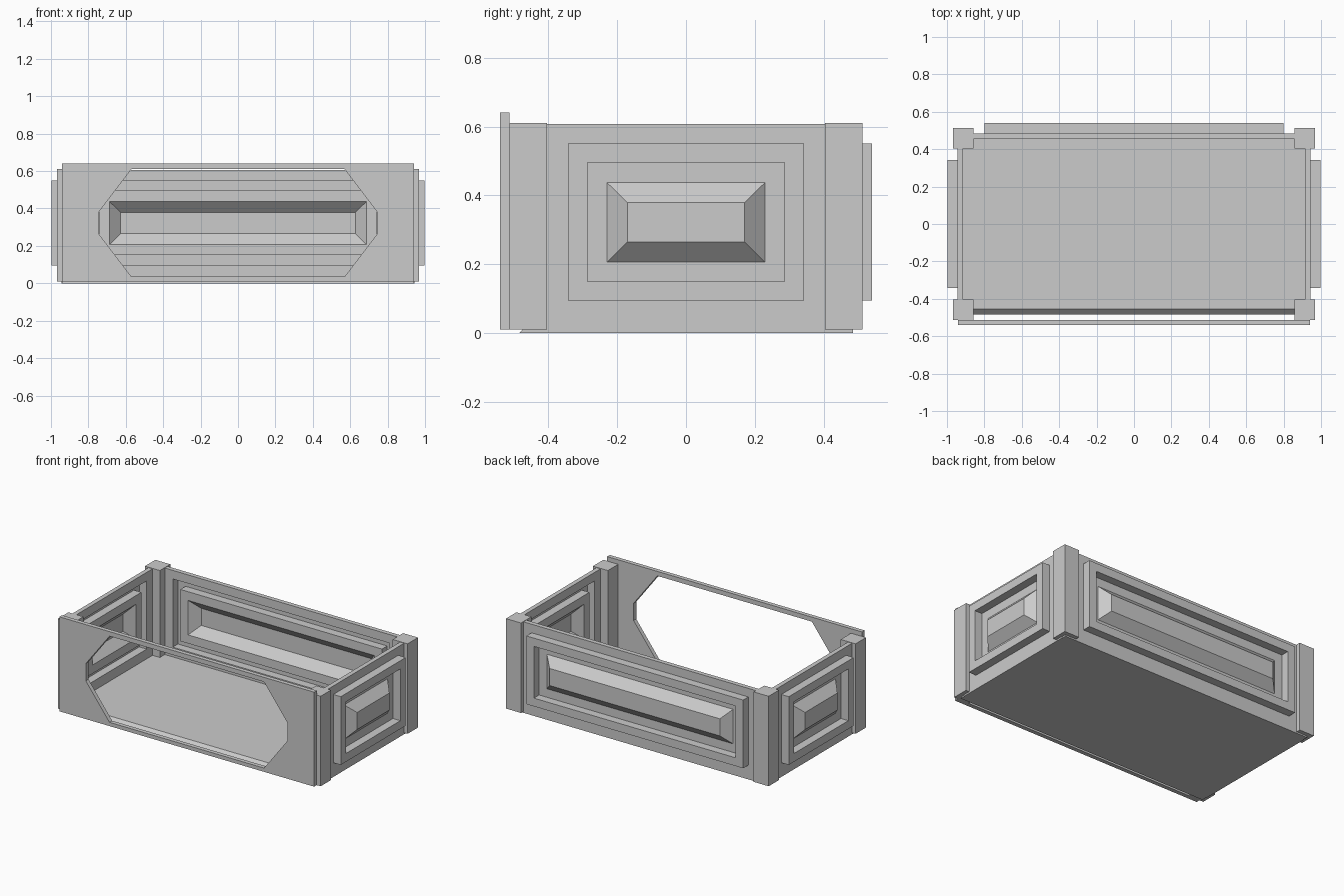
import bpy, bmesh
from mathutils import Matrix

if "Cube" in bpy.data.objects:
    bpy.data.objects.remove(bpy.data.objects["Cube"])

WALL = 0.03      # sheet thickness
RAISE = 0.055    # how far the panel mouldings stand out


def finish(bm, name):
    bmesh.ops.recalc_face_normals(bm, faces=bm.faces)
    mesh = bpy.data.meshes.new(name)
    bm.to_mesh(mesh)
    bm.free()
    ob = bpy.data.objects.new(name, mesh)
    bpy.context.collection.objects.link(ob)
    return ob


def bridge(bm, a, b):
    n = len(a)
    for i in range(n):
        j = (i + 1) % n
        bm.faces.new((a[i], a[j], b[j], b[i]))


def box(name, x0, x1, y0, y1, z0, z1):
    bm = bmesh.new()
    bmesh.ops.create_cube(bm, size=1)
    bmesh.ops.scale(bm, vec=(x1 - x0, y1 - y0, z1 - z0), verts=bm.verts)
    bmesh.ops.translate(bm, vec=((x0 + x1) / 2, (y0 + y1) / 2, (z0 + z1) / 2), verts=bm.verts)
    return finish(bm, name)


def panelled_wall(name, half_len, half_frame, dist, angle):
    """Pressed sheet: raised frame, sunken field, raised bevelled centre."""
    rings = [(half_len, 0.0, 0.607, 0),
             (half_frame, 0.095, 0.55, 0), (half_frame, 0.095, 0.55, RAISE),
             (half_frame - 0.056, 0.15, 0.495, RAISE), (half_frame - 0.056, 0.15, 0.495, 0),
             (half_frame - 0.113, 0.207, 0.437, 0), (half_frame - 0.172, 0.265, 0.379, RAISE)]
    bm = bmesh.new()
    rims = []
    for back in (0, WALL):
        prev = None
        for h, z0, z1, d in rings:
            y = dist + d - back
            ring = [bm.verts.new(p) for p in
                    ((-h, y, z0), (h, y, z0), (h, y, z1), (-h, y, z1))]
            if prev:
                bridge(bm, prev, ring)
            else:
                rims.append(ring)
            prev = ring
        bm.faces.new(prev)
    bridge(bm, *rims)
    bm.transform(Matrix.Rotation(angle, 4, 'Z'))
    return finish(bm, name)


# Floor with a chamfered front edge
floor = box("floor", -0.94, 0.94, -0.485, 0.485, 0, WALL)
for v in floor.data.vertices:
    if v.co.y < 0 and v.co.z > 0.01:
        v.co.y = -0.455

# Back and side walls
HALF_PI = 1.5707963
panelled_wall("back_wall", 0.91, 0.80, 0.485, 0)
panelled_wall("left_wall", 0.455, 0.342, 0.943, HALF_PI)
panelled_wall("right_wall", 0.455, 0.342, 0.943, -HALF_PI)

# Corner posts
for sx, side in ((-1, "left"), (1, "right")):
    for sy, end in ((-1, "front"), (1, "back")):
        cx, cy = sx * 0.914, sy * 0.458
        box(f"{end}_{side}_post", cx - 0.055, cx + 0.055,
            cy - 0.055, cy + 0.055, 0.01, 0.61)

# Front panel with an eight-sided opening
bm = bmesh.new()
opening = [(-0.57, 0.035), (0.57, 0.035), (0.745, 0.265), (0.745, 0.38),
           (0.57, 0.61), (-0.57, 0.61), (-0.745, 0.38), (-0.745, 0.265)]
edge = [(-0.57, 0.01), (0.57, 0.01), (0.94, 0.01), (0.94, 0.64),
        (0.57, 0.64), (-0.57, 0.64), (-0.94, 0.64), (-0.94, 0.01)]
layers = []
for y in (-0.54, -0.512):
    outer = [bm.verts.new((x, y, z)) for x, z in edge]
    inner = [bm.verts.new((x, y, z)) for x, z in opening]
    bridge(bm, outer, inner)
    layers.append((outer, inner))
bridge(bm, layers[0][0], layers[1][0])
bridge(bm, layers[0][1], layers[1][1])
finish(bm, "front_panel")
